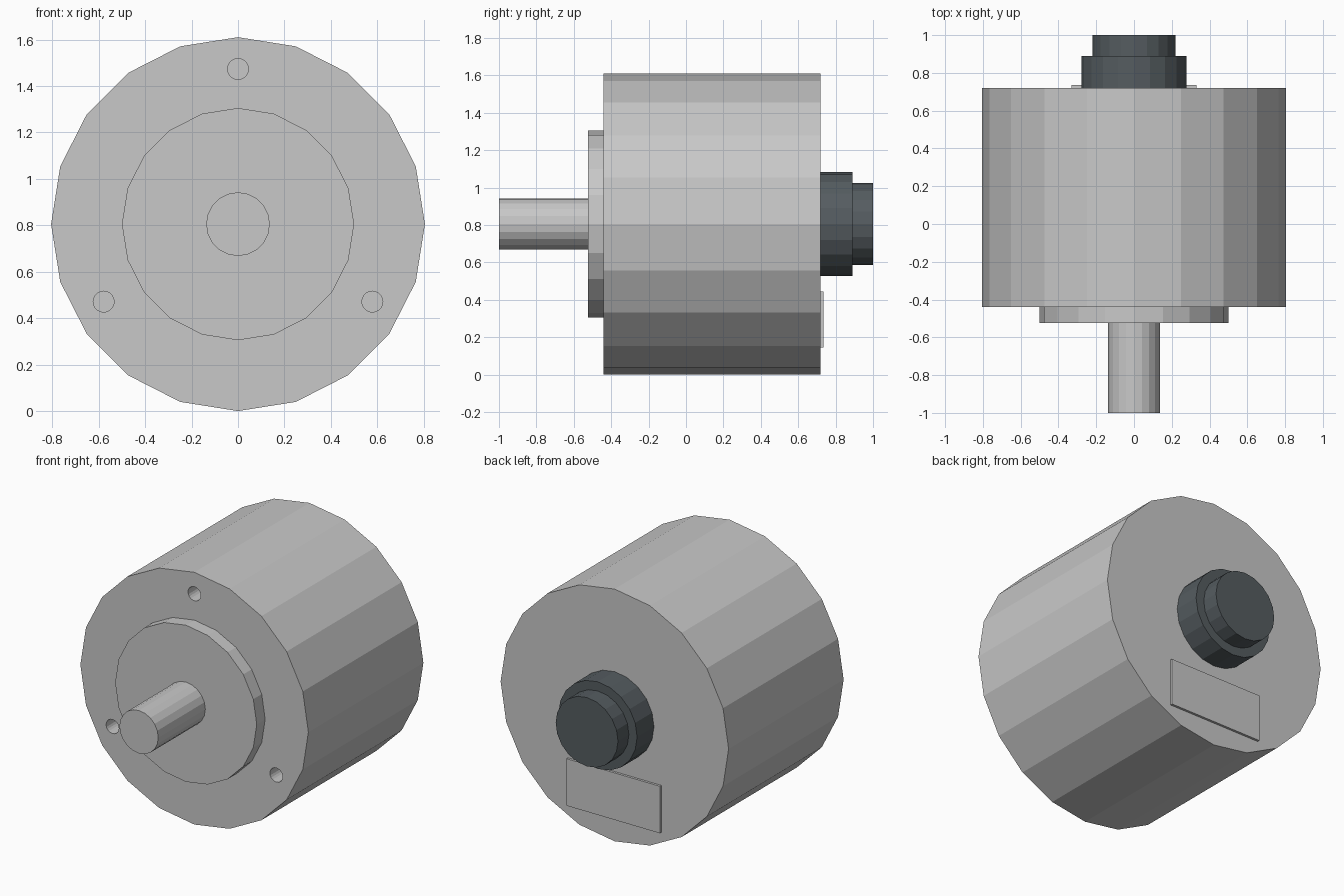
import bpy
import math
from mathutils import Matrix, Vector

cube = bpy.data.objects.get("Cube")
if cube:
    bpy.data.objects.remove(cube, do_unlink=True)

AXIS_Z = 0.805
SIDES = 20


def make_material(name, rgb):
    mat = bpy.data.materials.new(name)
    mat.use_nodes = True
    color = (*rgb, 1.0)
    mat.diffuse_color = color
    mat.node_tree.nodes["Principled BSDF"].inputs["Base Color"].default_value = color
    return mat


steel = make_material("brushed grey metal", (0.58, 0.58, 0.58))
plastic = make_material("dark slate plastic", (0.09, 0.107, 0.117))


def cylinder(name, radius, y0, y1, mat, x=0.0, z=AXIS_Z, sides=SIDES):
    """Cylinder along y with a corner at the top."""
    bpy.ops.mesh.primitive_cylinder_add(vertices=sides, radius=radius, depth=y1 - y0)
    obj = bpy.context.object
    obj.name = name
    obj.data.transform(Matrix.Rotation(math.pi / 2, 4, "X"))
    obj.location = Vector((x, (y0 + y1) / 2, z))
    obj.data.materials.append(mat)
    return obj


# Motor housing, front boss and drive shaft
housing = cylinder("housing", 0.805, -0.44, 0.72, steel)
cylinder("front_boss", 0.50, -0.525, -0.44, steel)
cylinder("drive_shaft", 0.137, -1.0, -0.525, steel)

# Three mounting holes in the front face
for i in range(3):
    angle = math.radians(90 + 120 * i)
    cutter = cylinder(f"hole_cutter_{i + 1}", 0.045, -0.6, -0.24, steel,
                      x=0.668 * math.cos(angle),
                      z=AXIS_Z + 0.668 * math.sin(angle))
    cutter.hide_render = True
    cutter.hide_set(True)
    cut = housing.modifiers.new(f"mounting_hole_{i + 1}", "BOOLEAN")
    cut.operation = "DIFFERENCE"
    cut.solver = "EXACT"
    cut.object = cutter

# Stepped rear connector
cylinder("connector_base", 0.278, 0.72, 0.89, plastic)
cylinder("connector_cap", 0.22, 0.89, 1.0, plastic)

# Rating plate on the rear face
bpy.ops.mesh.primitive_cube_add(size=1, location=(0, 0.7275, 0.295))
plate = bpy.context.object
plate.name = "rating_plate"
plate.data.transform(Matrix.Diagonal((0.66, 0.015, 0.30, 1)))
plate.data.materials.append(steel)
